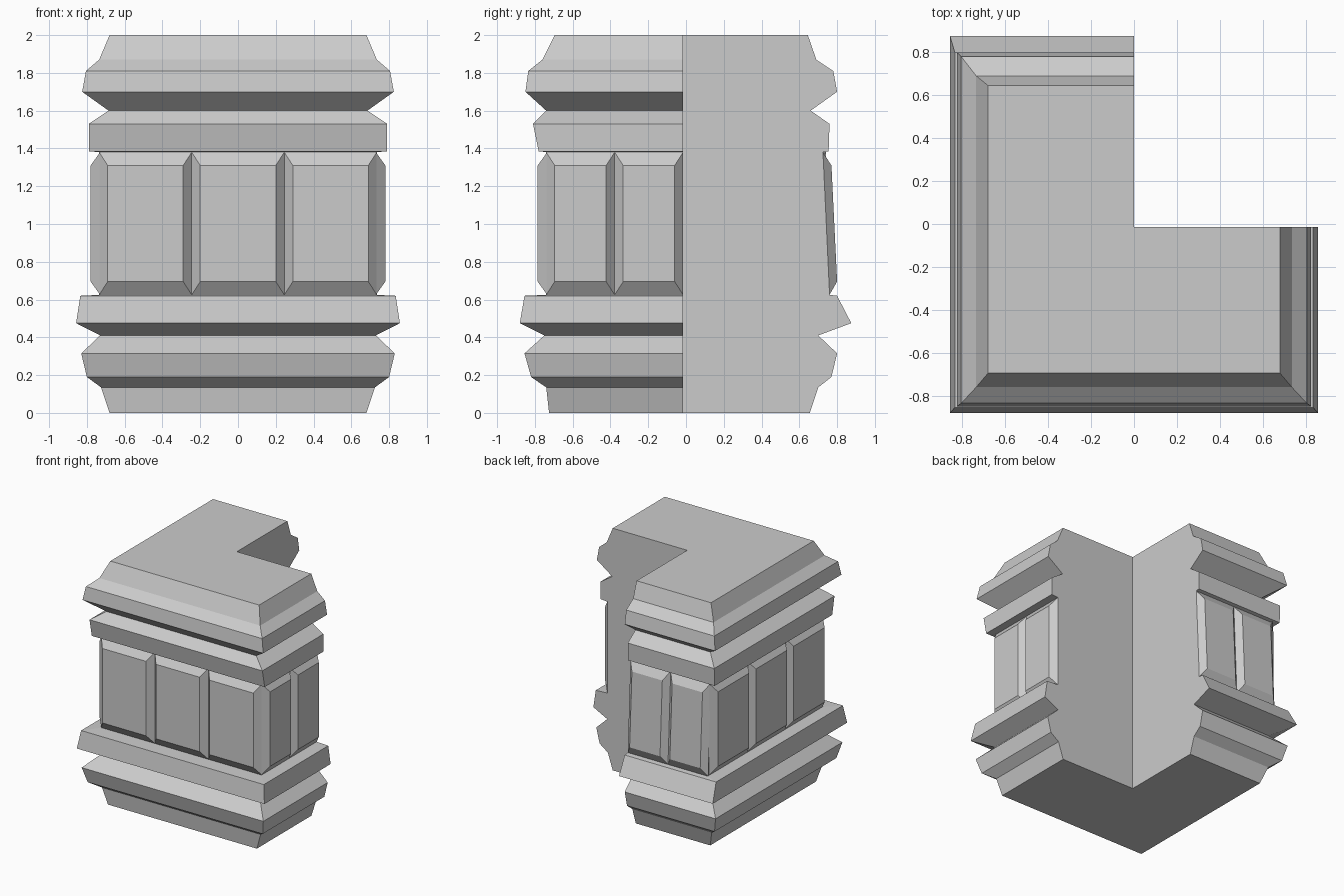
import bpy
import bmesh

cube = bpy.data.objects.get("Cube")
if cube:
    bpy.data.objects.remove(cube, do_unlink=True)

# Single plain stone colour
stone = bpy.data.materials.new("light_grey_stone")
stone.use_nodes = True
GREY = (0.6, 0.6, 0.6, 1.0)
stone.diffuse_color = GREY
stone.node_tree.nodes["Principled BSDF"].inputs["Base Color"].default_value = GREY

NOTCH_Y = -0.015          # inner corner of the L plan lies at x = 0
PANEL_LOW, PANEL_HIGH = 0.625, 1.38


def finish(bm, name):
    bmesh.ops.recalc_face_normals(bm, faces=bm.faces[:])
    mesh = bpy.data.meshes.new(name)
    bm.to_mesh(mesh)
    bm.free()
    mesh.materials.append(stone)
    obj = bpy.data.objects.new(name, mesh)
    bpy.context.collection.objects.link(obj)
    return obj


# Moulded profile: height, half width, front depth, back depth
PROFILE = [
    (0.0, 0.68, 0.725, 0.655), (0.135, 0.725, 0.74, 0.70),
    (0.19, 0.80, 0.82, 0.77), (0.315, 0.83, 0.855, 0.80),
    (0.41, 0.73, 0.75, 0.70), (0.475, 0.857, 0.88, 0.875),
    (0.62, 0.835, 0.855, 0.80),
    (PANEL_LOW, 0.73, 0.735, 0.76), (PANEL_HIGH, 0.73, 0.735, 0.725),
    (1.385, 0.79, 0.78, 0.755), (1.53, 0.79, 0.81, 0.76),
    (1.60, 0.685, 0.74, 0.66), (1.70, 0.825, 0.85, 0.80),
    (1.81, 0.805, 0.835, 0.78), (1.87, 0.735, 0.76, 0.69),
    (2.0, 0.68, 0.695, 0.645),
]


def build_body():
    bm = bmesh.new()
    rings = []
    for z, w, f, b in PROFILE:
        plan = [(-w, -f), (w, -f), (w, NOTCH_Y), (0, NOTCH_Y), (0, b), (-w, b)]
        rings.append([bm.verts.new((x, y, z)) for x, y in plan])
    for low, high in zip(rings, rings[1:]):
        for i in range(len(low)):
            j = (i + 1) % len(low)
            bm.faces.new((low[i], low[j], high[j], high[i]))
    bm.faces.new(rings[0])
    bm.faces.new(rings[-1])
    return finish(bm, "pillar_body")


def build_panels(name, start, end, count, place, base, outer):
    """Row of bevelled panels; base and outer are (bottom, top) depths."""
    bm = bmesh.new()
    step = (end - start) / count
    for n in range(count):
        a, b = start + n * step, start + (n + 1) * step
        loops = []
        for depth, side, rise in ((base, 0.0, 0.0), (outer, 0.045, 0.07)):
            corners = [(a + side, 0), (b - side, 0), (b - side, 1), (a + side, 1)]
            loop = []
            for u, top in corners:
                z = PANEL_HIGH - rise if top else PANEL_LOW + rise
                loop.append(bm.verts.new((*place(u, depth[top]), z)))
            loops.append(loop)
        inner, face = loops
        bm.faces.new(face)
        for i in range(4):
            j = (i + 1) % 4
            bm.faces.new((inner[i], inner[j], face[j], face[i]))
    return finish(bm, name)


build_body()

# Panels on the four outer walls
build_panels("front_panels", -0.735, 0.735, 3, lambda u, d: (u, -d),
             (0.735, 0.735), (0.785, 0.785))
build_panels("right_panels", -0.74, NOTCH_Y, 2, lambda u, d: (d, u),
             (0.73, 0.73), (0.78, 0.78))
build_panels("left_panels", -0.74, 0.74, 3, lambda u, d: (-d, u),
             (0.73, 0.73), (0.78, 0.78))
build_panels("back_panels", -0.735, 0.0, 2, lambda u, d: (u, d),
             (0.76, 0.725), (0.80, 0.77))
